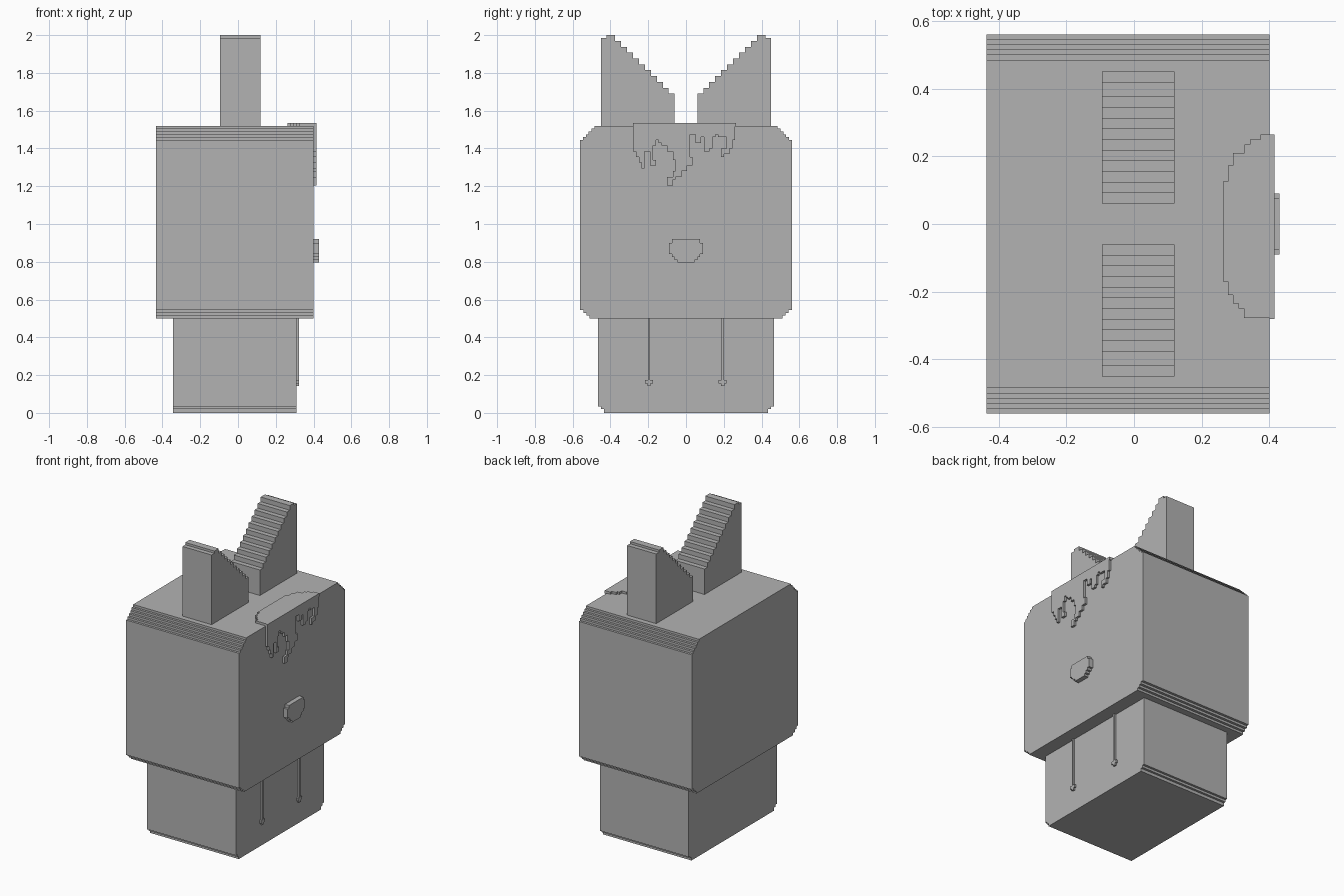
import bpy
import bmesh

STEP = 0.015  # size of one small stair step

default_cube = bpy.data.objects.get("Cube")
if default_cube:
    bpy.data.objects.remove(default_cube, do_unlink=True)

grey = bpy.data.materials.new("plain grey")
grey.use_nodes = True
grey.diffuse_color = (0.45, 0.45, 0.45, 1)
grey.node_tree.nodes["Principled BSDF"].inputs["Base Color"].default_value = grey.diffuse_color


def prism(name, outline, low, high, axis="X"):
    """Extrude an outline: (y, z) points along X, or (x, y) points along Z."""
    bm = bmesh.new()
    place = (lambda p, d: (d, p[0], p[1])) if axis == "X" else (lambda p, d: (p[0], p[1], d))
    bottom = [bm.verts.new(place(p, low)) for p in outline]
    top = [bm.verts.new(place(p, high)) for p in outline]
    bm.faces.new(bottom)
    bm.faces.new(top)
    count = len(outline)
    for i in range(count):
        j = (i + 1) % count
        bm.faces.new((bottom[i], bottom[j], top[j], top[i]))
    bmesh.ops.recalc_face_normals(bm, faces=bm.faces)
    mesh = bpy.data.meshes.new(name)
    bm.to_mesh(mesh)
    bm.free()
    mesh.materials.append(grey)
    part = bpy.data.objects.new(name, mesh)
    bpy.context.collection.objects.link(part)
    return part


def stairs(start, moves):
    """Right-angled path: moves alternate between the second and first coordinate."""
    u, v = start
    path = [(u, v)]
    for i, value in enumerate(moves):
        if i % 2 == 0:
            v = value
        else:
            u = value
        path.append((u, v))
    return path


def flight(u, v, du, dv, count):
    """Evenly stepped corner, moving vertically and then sideways."""
    path = [(u, v)]
    for _ in range(count):
        v += dv
        path.append((u, v))
        u += du
        path.append((u, v))
    return path


def mirrored(half):
    """Close a right-hand half outline with its mirror image."""
    return half + [(-u, v) for u, v in reversed(half)]


# Body with a small stepped bevel under the sides
body_half = [(0.435, 0)] + flight(0.435, 0.005, STEP, STEP, 2) + [(0.465, 0.5)]
prism("body", mirrored(body_half), -0.345, 0.31)

# Head: stepped bevels at the lower and upper side edges
head_half = [(0.51, 0.5)] + flight(0.51, 0.5, 0.0167, STEP, 3)[1:]
head_half += flight(0.56, 1.43, -STEP, STEP, 6)
head_half[-1] = (0.467, 1.52)
prism("head", mirrored(head_half), -0.435, 0.4)

# Ears: straight outer edge, stair-stepped inner slope
slope = flight(0.375, 2.0, -0.0315, -0.031, 10)
ear = [(0.45, 1.52), (0.45, 1.985), (0.42, 1.985), (0.42, 2.0)]
ear += slope + [(0.06, 1.52)]
for side, sign in (("left", -1), ("right", 1)):
    prism(side + "_ear", [(sign * u, v) for u, v in ear], -0.095, 0.12)

# Snout: rounded block on the face
nose = stairs((0.045, 0.795), [0.81, 0.06, 0.825, 0.075, 0.84, 0.09,
                               0.9, 0.075, 0.92])
prism("nose", mirrored(nose), 0.4, 0.43)

# Fringe: jagged locks hanging over the forehead, in whole steps
locks = stairs((0, 0), [
    10, 1, 12, 2, 14, 3, 16, 4, 10, 6, 15, 8, 13, 7, 8, 8, 6, 9, 7, 10,
    8, 12, 10, 14, 13, 15, 17, 14, 19, 12, 22, 14, 20, 15, 19, 17,
    17, 19, 15, 21, 12, 20, 4, 22, 7, 24, 5, 25, 10, 27, 9, 28,
    5, 29, 4, 30, 5, 33, 9, 31, 12, 32, 11, 34, 9, 35, 6, 36, 0])
prism("fringe", [(c * STEP - 0.28, 1.535 - r * STEP) for c, r in locks], 0.4, 0.415)

# Hair patch lying on the crown
crown = stairs((0.415, -0.277), [-0.277, 0.325, -0.25, 0.308, -0.235, 0.293,
                                 -0.21, 0.278, -0.17, 0.263, 0.126, 0.278,
                                 0.173, 0.293, 0.21, 0.327, 0.235, 0.342,
                                 0.25, 0.373, 0.265, 0.415])
prism("hair_patch", crown[1:], 1.515, 1.535, "Z")

# Drawstrings: thin cords ending in a small cross-shaped tip
for side, centre in (("left", -0.196), ("right", 0.194)):
    cord = stairs((0.009, 0.142), [0.156, 0.021, 0.175, 0.006, 0.5])
    prism(side + "_drawstring", [(centre + u, v) for u, v in mirrored(cord)], 0.305, 0.322)
